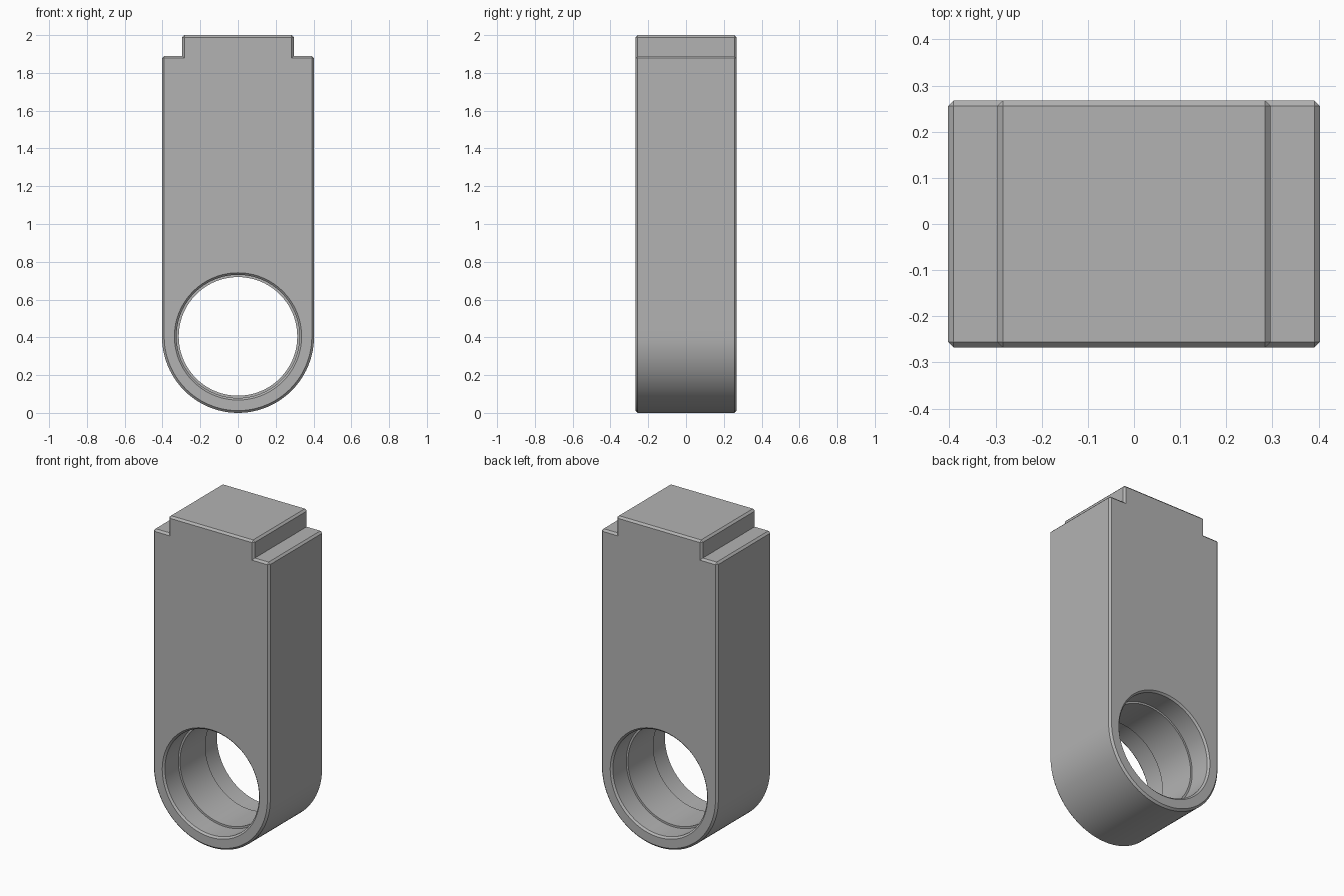
import bpy, bmesh, math

cube = bpy.data.objects.get("Cube")
if cube:
    bpy.data.objects.remove(cube, do_unlink=True)

HALF_W, HALF_D = 0.403, 0.268      # body half width and half depth
TAB_W, LEDGE, TOP = 0.296, 1.89, 2.0
CENTRE = 0.405                     # height of the bore axis
CHAMFER = 0.012

grey = bpy.data.materials.new("plain grey")
grey.use_nodes = True
grey.diffuse_color = (0.45, 0.45, 0.45, 1)
grey.node_tree.nodes["Principled BSDF"].inputs["Base Color"].default_value = (0.45, 0.45, 0.45, 1)


def make_object(name, bm):
    bmesh.ops.recalc_face_normals(bm, faces=bm.faces)
    mesh = bpy.data.meshes.new(name)
    bm.to_mesh(mesh)
    bm.free()
    mesh.materials.append(grey)
    obj = bpy.data.objects.new(name, mesh)
    bpy.context.collection.objects.link(obj)
    return obj


# Body: rounded lower end, stepped top, extruded through the depth
steps = 48
outline = [(-TAB_W, TOP), (-TAB_W, LEDGE), (-HALF_W, LEDGE)]
for i in range(steps + 1):
    a = math.pi * (1 + i / steps)
    outline.append((HALF_W * math.cos(a), CENTRE + CENTRE * math.sin(a)))
outline += [(HALF_W, LEDGE), (TAB_W, LEDGE), (TAB_W, TOP)]

bm = bmesh.new()
face = bm.faces.new([bm.verts.new((x, -HALF_D, z)) for x, z in outline])
extruded = bmesh.ops.extrude_face_region(bm, geom=[face])
moved = [v for v in extruded["geom"] if isinstance(v, bmesh.types.BMVert)]
bmesh.ops.translate(bm, verts=moved, vec=(0, 2 * HALF_D, 0))
bmesh.ops.recalc_face_normals(bm, faces=bm.faces)
# Chamfer every sharp outer edge, leaving the inner step corners crisp
sharp = [e for e in bm.edges if e.calc_face_angle_signed() > math.radians(30)]
bmesh.ops.bevel(bm, geom=sharp, offset=CHAMFER, segments=1, affect='EDGES')
body = make_object("link_body", bm)

# Bore cutter: chamfered mouths, wide counterbores and a narrower middle band
half = [(HALF_D + 0.02, 0.357), (HALF_D - 0.011, 0.326), (0.125, 0.326), (0.125, 0.314)]
profile = [(-y, r) for y, r in half] + [(y, r) for y, r in reversed(half)]
sides = 96
bm = bmesh.new()
rings = []
for y, r in profile:
    rings.append([bm.verts.new((r * math.cos(math.tau * k / sides), y,
                                CENTRE + r * math.sin(math.tau * k / sides)))
                  for k in range(sides)])
for a, b in zip(rings, rings[1:]):
    for k in range(sides):
        n = (k + 1) % sides
        bm.faces.new((a[k], a[n], b[n], b[k]))
bm.faces.new(rings[0])
bm.faces.new(rings[-1])
cutter = make_object("bore_cutter", bm)

cut = body.modifiers.new("bore", 'BOOLEAN')
cut.operation = 'DIFFERENCE'
cut.solver = 'EXACT'
cut.object = cutter
bpy.ops.object.select_all(action='DESELECT')
body.select_set(True)
bpy.context.view_layer.objects.active = body
bpy.ops.object.modifier_apply(modifier=cut.name)
bpy.data.objects.remove(cutter, do_unlink=True)
bpy.ops.object.shade_smooth_by_angle(angle=math.radians(30))
